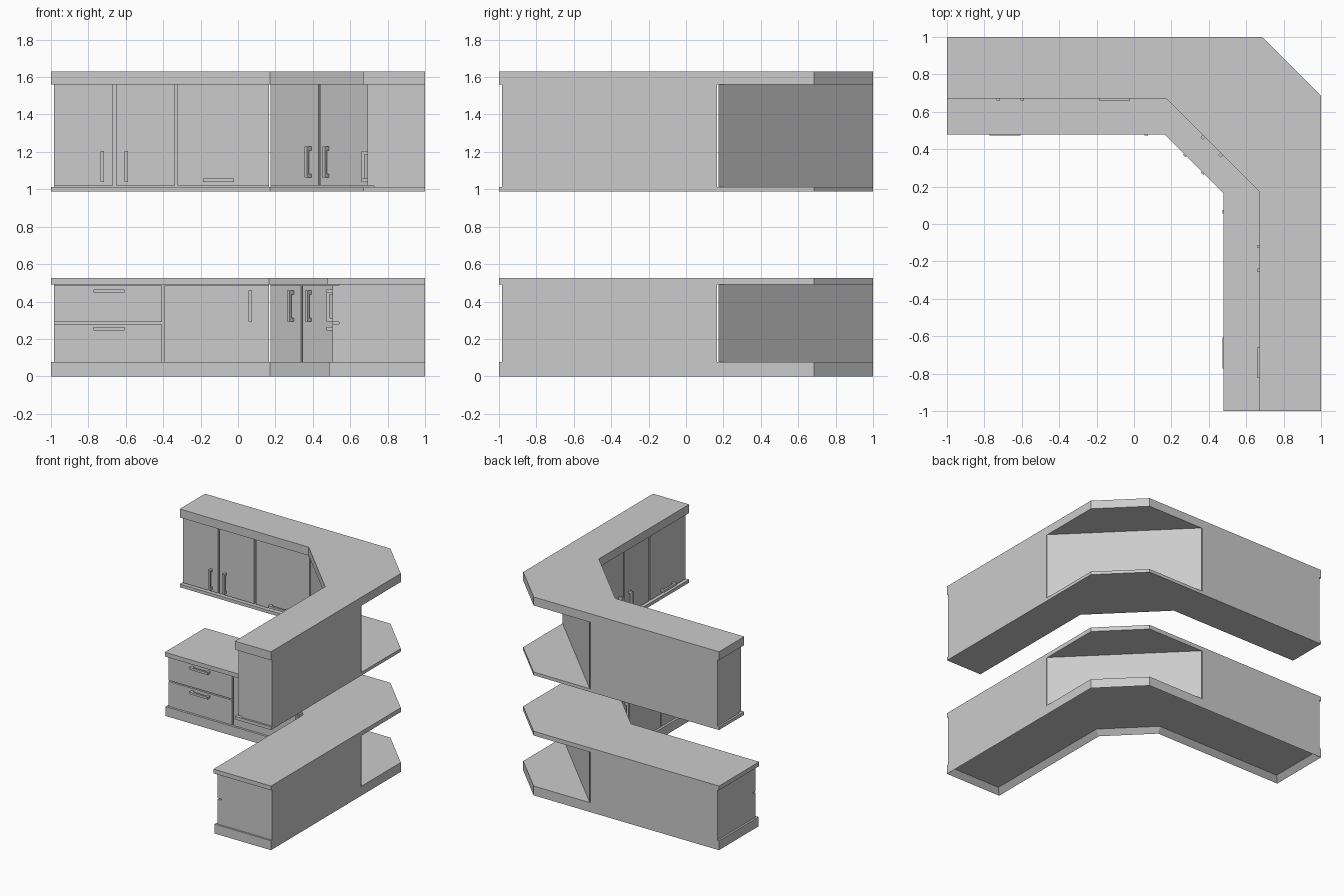
import bpy, bmesh
from math import sqrt

if "Cube" in bpy.data.objects:
    bpy.data.objects.remove(bpy.data.objects["Cube"])

DOOR = 0.035      # door thickness
END = -0.985      # outer end of both wings


def finish(name, bm):
    bmesh.ops.recalc_face_normals(bm, faces=bm.faces)
    mesh = bpy.data.meshes.new(name)
    bm.to_mesh(mesh)
    bm.free()
    obj = bpy.data.objects.new(name, mesh)
    bpy.context.collection.objects.link(obj)
    return obj


def add_prism(bm, pts, z0, z1):
    low = [bm.verts.new((x, y, z0)) for x, y in pts]
    top = [bm.verts.new((x, y, z1)) for x, y in pts]
    n = len(pts)
    bottom = bm.faces.new(low[::-1])
    bm.faces.new(top)
    for i in range(n):
        j = (i + 1) % n
        bm.faces.new((low[i], low[j], top[j], top[i]))
    bmesh.ops.recalc_face_normals(bm, faces=bm.faces)
    return bottom


def prism(name, pts, z0, z1, recess=False):
    bm = bmesh.new()
    bottom = add_prism(bm, pts, z0, z1)
    if recess:
        bmesh.ops.inset_region(bm, faces=[bottom], thickness=0.04, use_even_offset=True)
        bmesh.ops.translate(bm, verts=list(bottom.verts), vec=(0, 0, 0.04))
    return finish(name, bm)


def rect(frame, u0, u1, d0, d1):
    return [frame(u0, d0), frame(u1, d0), frame(u1, d1), frame(u0, d1)]


def outline(front, corner):
    # L-shaped slab with a slanted inner corner and a chamfered back corner
    return [(-1, 1), (-1, front), (corner, front), (front, corner),
            (front, -1), (1, -1), (1, 0.685), (0.685, 1)]


def frames(front):
    # u runs along each cabinet face, d goes into the cabinet
    c = (0.175 + front) / 2
    s = 1 / sqrt(2)
    return (lambda u, d: (u, front + d),
            lambda u, d: (front + d, u),
            lambda u, d: (c + (u + d) * s, c + (d - u) * s))


def handle(name, frame, u, z, vertical):
    # bar on two posts, centred at u, z
    bm = bmesh.new()
    h, w = 0.083, 0.009
    for a0, a1, d0, d1 in ((-h, h, -0.033, -0.017),
                           (-h, -h + 0.02, -0.017, 0),
                           (h - 0.02, h, -0.017, 0)):
        if vertical:
            add_prism(bm, rect(frame, u - w, u + w, d0, d1), z + a0, z + a1)
        else:
            add_prism(bm, rect(frame, u + a0, u + a1, d0, d1), z - w, z + w)
    finish(name, bm)


def carcass(label, front, z0, z1, dz0, dz1, handle_z):
    left, right, diag = frames(front)
    # wing bodies
    for side, f in (("left", left), ("right", right)):
        prism(f"{label}_{side}_body", rect(f, END, 0.167, DOOR, 1 - front), z0, z1)
    # slanted corner body with flat open-corner back
    k, m = 0.175, front + DOOR * sqrt(2)
    prism(f"{label}_corner_body", [(k, m), (m, k), (1, k), (k, 1)], z0, z1)
    # mitred pair of corner doors
    for i, sgn in enumerate((-1, 1)):
        ends = [(k, front), (k, m)] if sgn < 0 else [(front, k), (m, k)]
        pts = ends + [diag(sgn * 0.006, DOOR), diag(sgn * 0.006, 0)]
        prism(f"{label}_corner_door_{i + 1}", pts, dz0, dz1)
        handle(f"{label}_corner_handle_{i + 1}", diag, sgn * 0.067, handle_z, True)
    return left, right


# Slabs: plinth, counter, upper floor and cornice
prism("plinth", outline(0.487, 0.17), 0, 0.077, recess=True)
prism("countertop", outline(0.478, 0.165), 0.492, 0.527)
prism("upper_floor", outline(0.672, 0.172), 0.987, 1.013)
prism("cornice", outline(0.672, 0.172), 1.56, 1.63)

# Lower cabinets: two drawers and a door on each wing
for side, f in zip(("left", "right"), carcass("lower", 0.505, 0.077, 0.492, 0.077, 0.486, 0.375)):
    for i, (z0, z1, hz) in enumerate(((0.077, 0.281, 0.255), (0.29, 0.486, 0.456))):
        prism(f"lower_{side}_drawer_{i + 1}", rect(f, END, -0.406, 0, DOOR), z0, z1)
        handle(f"lower_{side}_drawer_handle_{i + 1}", f, -0.69, hz, False)
    prism(f"lower_{side}_door", rect(f, -0.393, 0.167, 0, DOOR), 0.077, 0.486)
    handle(f"lower_{side}_door_handle", f, 0.066, 0.375, True)

# Upper cabinets: a pair of doors and a lift-up door on each wing
seams = ((END, -0.66, -0.33, 0.167), (0.167, -0.185, -0.515, END))
grips = ((-0.725, -0.597, -0.105), (-0.12, -0.248, -0.74))
upper = carcass("upper", 0.692, 1.013, 1.56, 1.02, 1.56, 1.145)
for side, f, s, g in zip(("left", "right"), upper, seams, grips):
    for i in range(3):
        a, b = sorted(s[i:i + 2])
        a += 0.007 if a != END else 0
        b -= 0.007 if b != 0.167 else 0
        prism(f"upper_{side}_door_{i + 1}", rect(f, a, b, 0, DOOR), 1.02, 1.56)
        handle(f"upper_{side}_handle_{i + 1}", f, g[i], 1.122 if i < 2 else 1.048, i < 2)
